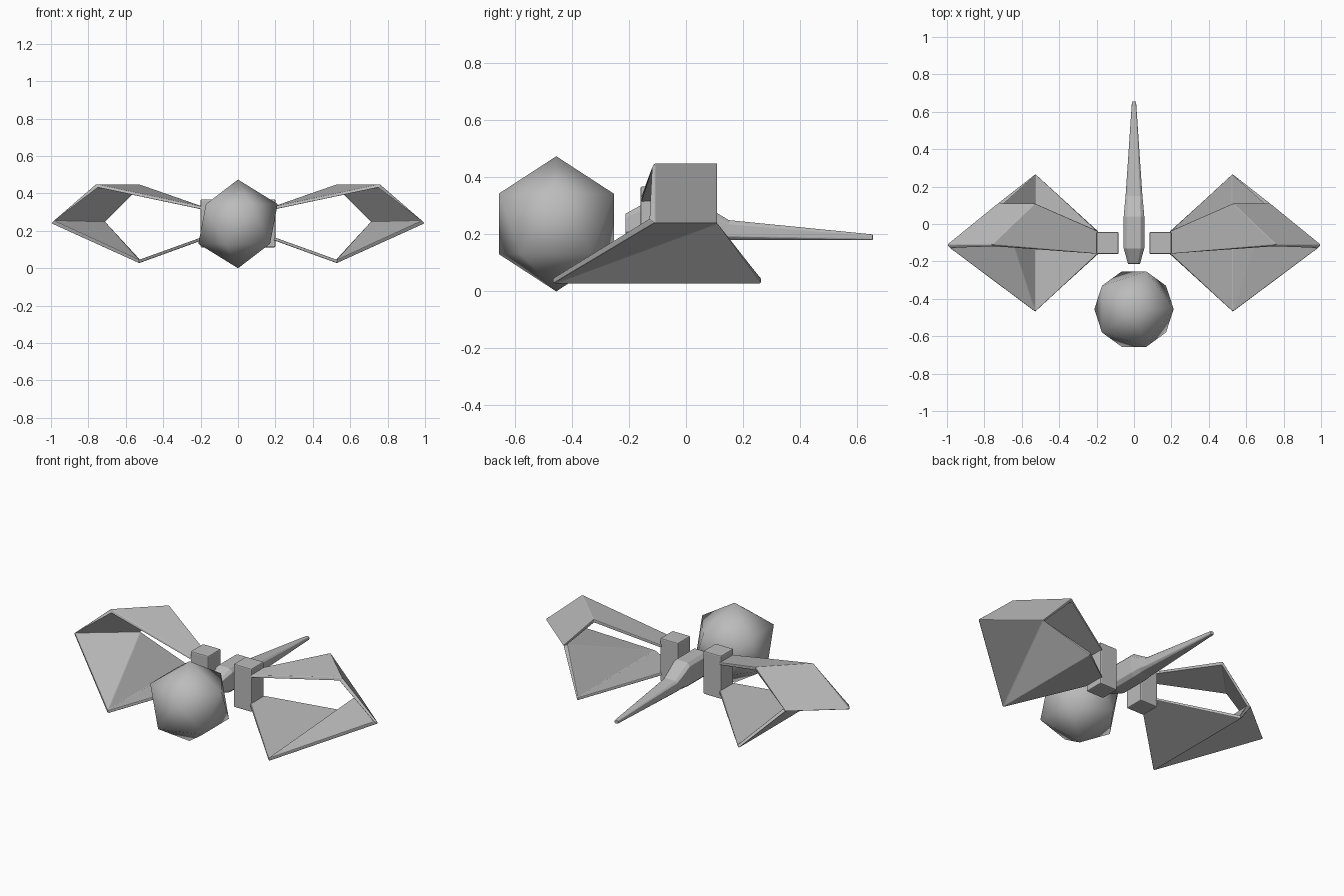
import bpy, bmesh, math

if "Cube" in bpy.data.objects:
    bpy.data.objects.remove(bpy.data.objects["Cube"], do_unlink=True)

grey = bpy.data.materials.new("plain_grey")
grey.use_nodes = True
colour = (0.5, 0.5, 0.5, 1)
grey.diffuse_color = colour
grey.node_tree.nodes["Principled BSDF"].inputs["Base Color"].default_value = colour


def make(name, verts, faces, bevel=0.006, thickness=0):
    """Mesh object with optional wall thickness and softened edges."""
    mesh = bpy.data.meshes.new(name)
    mesh.from_pydata(verts, [], faces)
    bm = bmesh.new()
    bm.from_mesh(mesh)
    bmesh.ops.recalc_face_normals(bm, faces=bm.faces)
    bm.to_mesh(mesh)
    bm.free()
    mesh.materials.append(grey)
    obj = bpy.data.objects.new(name, mesh)
    bpy.context.collection.objects.link(obj)
    if thickness:
        solid = obj.modifiers.new("thickness", "SOLIDIFY")
        solid.thickness = thickness
        solid.offset = -1
        solid.use_even_offset = True
    soft = obj.modifiers.new("soft_edges", "BEVEL")
    soft.width = bevel
    soft.segments = 2
    soft.limit_method = "ANGLE"
    soft.angle_limit = math.radians(30)
    return obj


def box(name, x, y, z):
    verts = [(a, b, c) for a in x for b in y for c in z]
    faces = [(0, 1, 3, 2), (4, 6, 7, 5), (0, 4, 5, 1),
             (2, 3, 7, 6), (0, 2, 6, 4), (1, 5, 7, 3)]
    return make(name, verts, faces)


# Head: a smooth-shaded icosahedron
bpy.ops.mesh.primitive_ico_sphere_add(subdivisions=1, radius=0.237,
                                      location=(0, -0.455, 0.237))
head = bpy.context.object
head.name = "head_ball"
head.data.materials.append(grey)
bpy.ops.object.shade_smooth()

# Body and tail: chamfered sections (y, half width, bottom, top)
sections = [(-0.213, 0.032, 0.20, 0.272), (-0.13, 0.055, 0.175, 0.318),
            (0.04, 0.055, 0.175, 0.318), (0.10, 0.05, 0.18, 0.28),
            (0.15, 0.045, 0.18, 0.25), (0.655, 0.011, 0.18, 0.20)]
verts, faces = [], []
for y, w, low, high in sections:
    c = 0.35 * min(w, (high - low) / 2)
    half = [(w - c, low), (w, low + c), (w, high - c), (w - c, high)]
    ring = half + [(-x, z) for x, z in reversed(half)]
    verts += [(x, y, z) for x, z in ring]
n = 8
for s in range(len(sections) - 1):
    for i in range(n):
        j = (i + 1) % n
        faces.append((s * n + i, s * n + j, (s + 1) * n + j, (s + 1) * n + i))
faces += [tuple(range(n)), tuple(range(len(verts) - n, len(verts)))]
make("body_and_tail", verts, faces, 0.003)

# Wings: a folded strip of panels, each row is a (front, back) pair of corners
strip = [(0.19, -0.16, 0.33), (0.19, -0.04, 0.33),
         (0.76, -0.11, 0.45), (0.53, 0.11, 0.45),
         (1.0, -0.11, 0.24), (0.73, 0.11, 0.24),
         (0.53, -0.467, 0.027), (0.53, 0.265, 0.027),
         (0.19, -0.16, 0.15), (0.19, -0.04, 0.15)]
panels = [(0, 2, 3, 1), (2, 4, 5, 3), (4, 6, 5), (5, 6, 7), (6, 8, 9, 7)]

for side, sign in (("left", 1), ("right", -1)):
    box(side + "_wing_mount", (0.083 * sign, 0.2 * sign), (-0.16, -0.043), (0.112, 0.368))
    # Panel winding keeps the outside normals facing away from the loop
    wing = make(side + "_wing", [(x * sign, y, z) for x, y, z in strip], panels,
                0.004, 0.016)
    bm = bmesh.new()
    bm.from_mesh(wing.data)
    bm.faces.ensure_lookup_table()
    if bm.faces[1].normal.x * sign < 0:
        bmesh.ops.reverse_faces(bm, faces=bm.faces)
    bm.to_mesh(wing.data)
    bm.free()
